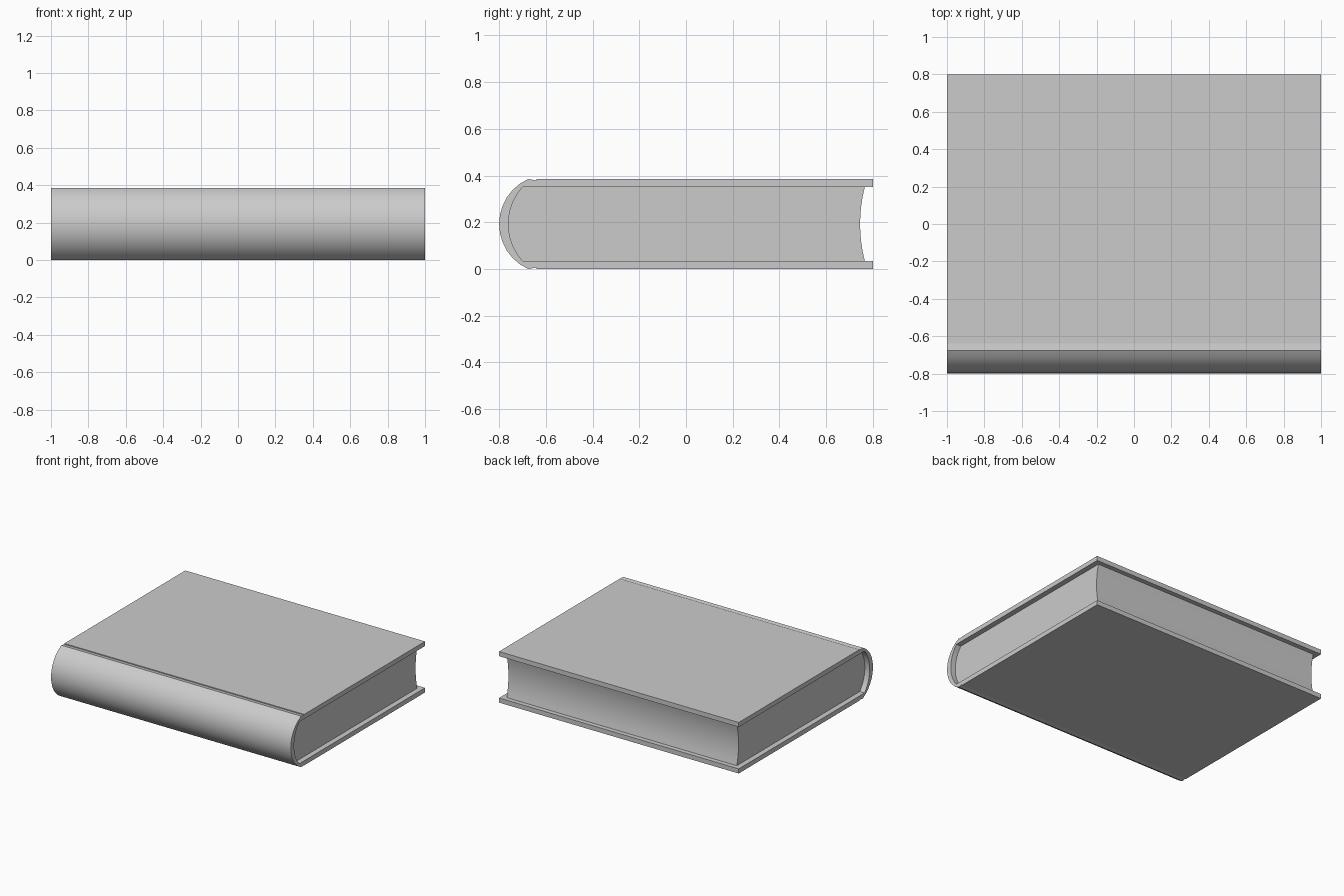
import bpy, bmesh, math

if "Cube" in bpy.data.objects:
    bpy.data.objects.remove(bpy.data.objects["Cube"])

MID = 0.1925      # half the book thickness
BOARD = 0.035     # cover board thickness


def arc(y_end, half, depth, steps):
    """Circular arc from top to bottom around MID, bulging by depth toward -y."""
    r = (half * half + depth * depth) / (2 * depth)
    a = math.asin(half / r)
    cy = y_end - depth + r
    pts = []
    for i in range(steps + 1):
        t = a - 2 * a * i / steps
        pts.append((cy - r * math.cos(t), MID + r * math.sin(t)))
    return pts


def extrude_profile(name, pts, half_len):
    """Extrude a (y, z) outline along x."""
    bm = bmesh.new()
    face = bm.faces.new([bm.verts.new((-half_len, y, z)) for y, z in pts])
    res = bmesh.ops.extrude_face_region(bm, geom=[face])
    verts = [g for g in res["geom"] if isinstance(g, bmesh.types.BMVert)]
    bmesh.ops.translate(bm, verts=verts, vec=(2 * half_len, 0, 0))
    bmesh.ops.recalc_face_normals(bm, faces=bm.faces[:])
    mesh = bpy.data.meshes.new(name)
    bm.to_mesh(mesh)
    bm.free()
    obj = bpy.data.objects.new(name, mesh)
    bpy.context.collection.objects.link(obj)
    bpy.ops.object.select_all(action='DESELECT')
    obj.select_set(True)
    bpy.context.view_layer.objects.active = obj
    bpy.ops.object.shade_smooth_by_angle(angle=math.radians(30))
    return obj


def flip(pts):
    return [(y, 2 * MID - z) for y, z in reversed(pts)]


# Cover: two boards joined by a rounded spine, with a small hinge step
hinge_top = [(0.8, 2 * MID), (-0.64, 2 * MID), (-0.64, 0.379)]
outer = hinge_top + arc(-0.676, MID, 0.124, 12) + flip(hinge_top)
inner_half = MID - BOARD
inner_spine = arc(-0.70, inner_half, 0.06, 12)
inner = [(0.8, BOARD)] + inner_spine[::-1] + [(0.8, 2 * MID - BOARD)]
extrude_profile("cover", outer + inner, 1.0)

# Page block: rounded at the spine, hollowed at the fore edge
fore_edge = arc(0.765, inner_half, 0.02, 8)
extrude_profile("pages", inner_spine + fore_edge[::-1], 0.96)
